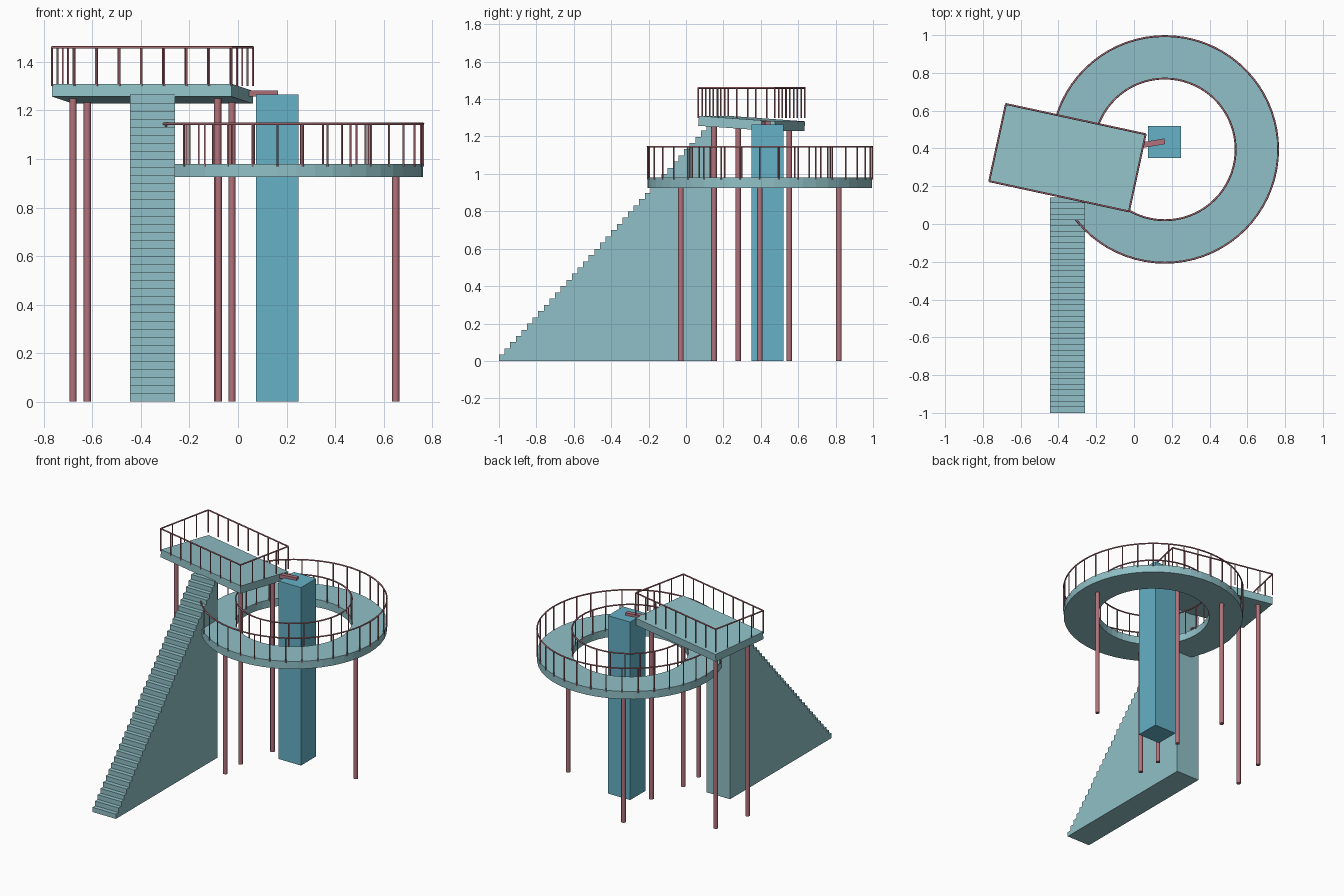
import bpy, bmesh
from math import sin, cos, pi, radians, atan2
from mathutils import Matrix, Vector

if "Cube" in bpy.data.objects:
    bpy.data.objects.remove(bpy.data.objects["Cube"])


def material(name, rgb):
    mat = bpy.data.materials.new(name)
    mat.use_nodes = True
    color = (*rgb, 1)
    mat.diffuse_color = color
    mat.node_tree.nodes["Principled BSDF"].inputs["Base Color"].default_value = color
    return mat


TEAL = material("pale teal", (0.28, 0.53, 0.57))
BLUE = material("tower blue", (0.13, 0.44, 0.57))
ROSE = material("dusty rose", (0.44, 0.17, 0.20))


def finish(bm, name, mat, smooth=False):
    bmesh.ops.recalc_face_normals(bm, faces=bm.faces)
    mesh = bpy.data.meshes.new(name)
    bm.to_mesh(mesh)
    bm.free()
    mesh.materials.append(mat)
    obj = bpy.data.objects.new(name, mesh)
    bpy.context.collection.objects.link(obj)
    if smooth:
        bpy.ops.object.select_all(action="DESELECT")
        obj.select_set(True)
        bpy.context.view_layer.objects.active = obj
        bpy.ops.object.shade_smooth_by_angle(angle=radians(50))
    return obj


def add_bar(bm, a, b, radius, sides=8):
    """Round bar between two points."""
    a, b = Vector(a), Vector(b)
    turn = (b - a).to_track_quat("Z", "Y").to_matrix().to_4x4()
    bmesh.ops.create_cone(bm, cap_ends=True, segments=sides, radius1=radius,
                          radius2=radius, depth=(b - a).length,
                          matrix=Matrix.Translation((a + b) / 2) @ turn)


def box(name, mat, center, size, rotation=(0, 0, 0)):
    bm = bmesh.new()
    bmesh.ops.create_cube(bm, size=1, matrix=Matrix.Diagonal((*size, 1)))
    obj = finish(bm, name, mat)
    obj.location, obj.rotation_euler = center, rotation
    return obj


def add_lathe(bm, profile, center, steps):
    """Sweep a closed (radius, z) profile round a vertical axis."""
    rows = []
    for i in range(steps):
        a = 2 * pi * i / steps
        rows.append([bm.verts.new((center[0] + r * cos(a), center[1] + r * sin(a), z))
                     for r, z in profile])
    n = len(profile)
    for i in range(steps):
        p, q = rows[i], rows[(i + 1) % steps]
        for j in range(n):
            k = (j + 1) % n
            bm.faces.new((p[j], q[j], q[k], p[k]))


# Ring walkway
RING = (0.163, 0.395)
OUTER, INNER = 0.6, 0.375
RING_BOTTOM, RING_TOP, RING_RAIL = 0.925, 0.98, 1.145
bm = bmesh.new()
add_lathe(bm, [(INNER, RING_BOTTOM), (OUTER, RING_BOTTOM),
               (OUTER, RING_TOP), (INNER, RING_TOP)], RING, 48)
finish(bm, "ring_walkway", TEAL)

# Ring railings
for name, radius, count in (("outer_railing", OUTER, 36), ("inner_railing", INNER, 24)):
    bm = bmesh.new()
    section = [(radius + 0.005 * cos(k * pi / 4), RING_RAIL + 0.005 * sin(k * pi / 4))
               for k in range(8)]
    add_lathe(bm, section, RING, 72)
    for i in range(count):
        a = 2 * pi * i / count
        x, y = RING[0] + radius * cos(a), RING[1] + radius * sin(a)
        add_bar(bm, (x, y, RING_TOP - 0.01), (x, y, RING_RAIL), 0.004)
    finish(bm, name, ROSE, smooth=True)

# Ring legs
for i in range(3):
    a = 2 * pi * i / 3
    mid = (OUTER + INNER) / 2
    x, y = RING[0] + mid * cos(a), RING[1] + mid * sin(a)
    bm = bmesh.new()
    add_bar(bm, (x, y, 0), (x, y, RING_BOTTOM + 0.01), 0.015, 12)
    finish(bm, f"ring_leg_{i + 1}", ROSE, smooth=True)

# Upper platform, slightly tipped to the back
LENGTH, WIDTH, YAW = 0.757, 0.418, radians(-12.2)
PLACE = Matrix.Translation((-0.3525, 0.351, 0)) @ Matrix.Rotation(YAW, 4, "Z")
box("upper_platform", TEAL, (-0.3525, 0.351, 1.269), (LENGTH, WIDTH, 0.053),
    (radians(-4), 0, YAW))

# Upper platform railing
bm = bmesh.new()
corners = [(-LENGTH / 2, -WIDTH / 2), (LENGTH / 2, -WIDTH / 2),
           (LENGTH / 2, WIDTH / 2), (-LENGTH / 2, WIDTH / 2)]
for i, bays in enumerate((8, 4, 8, 4)):
    a = PLACE @ Vector((*corners[i], 1.46))
    b = PLACE @ Vector((*corners[(i + 1) % 4], 1.46))
    add_bar(bm, a, b, 0.005)
    for k in range(bays):
        top = a.lerp(b, k / bays)
        add_bar(bm, (top.x, top.y, 1.3), top, 0.004)
finish(bm, "platform_railing", ROSE, smooth=True)

# Upper platform legs
for side, sx in (("left", 1), ("right", -1)):
    for end, sy in (("front", -1), ("back", 1)):
        foot = PLACE @ Vector((sx * 0.305, sy * 0.14, 0))
        bm = bmesh.new()
        add_bar(bm, foot, foot + Vector((0, 0, 1.25)), 0.015, 12)
        finish(bm, f"platform_leg_{end}_{side}", ROSE, smooth=True)

# Solid staircase
STEPS, FRONT, BACK, HEIGHT = 38, -1.0, 0.14, 1.265
run, rise = (BACK - FRONT) / STEPS, HEIGHT / STEPS
outline = [(BACK, 0), (FRONT, 0)]
for i in range(STEPS):
    outline += [(FRONT + i * run, (i + 1) * rise), (FRONT + (i + 1) * run, (i + 1) * rise)]
bm = bmesh.new()
side_face = bm.faces.new([bm.verts.new((-0.445, y, z)) for y, z in outline])
grown = bmesh.ops.extrude_face_region(bm, geom=[side_face], use_keep_orig=True)
bmesh.ops.translate(bm, vec=(0.185, 0, 0),
                    verts=[v for v in grown["geom"] if isinstance(v, bmesh.types.BMVert)])
finish(bm, "staircase", TEAL)

# Square tower and the link beam to the platform
box("tower", BLUE, (0.1625, 0.435, 0.6325), (0.175, 0.17, 1.265))
start, end = Vector((0.005, 0.411, 1.27)), Vector((0.163, 0.438, 1.27))
box("link_beam", ROSE, (start + end) / 2, ((end - start).length, 0.03, 0.026),
    (0, 0, atan2(end.y - start.y, end.x - start.x)))
